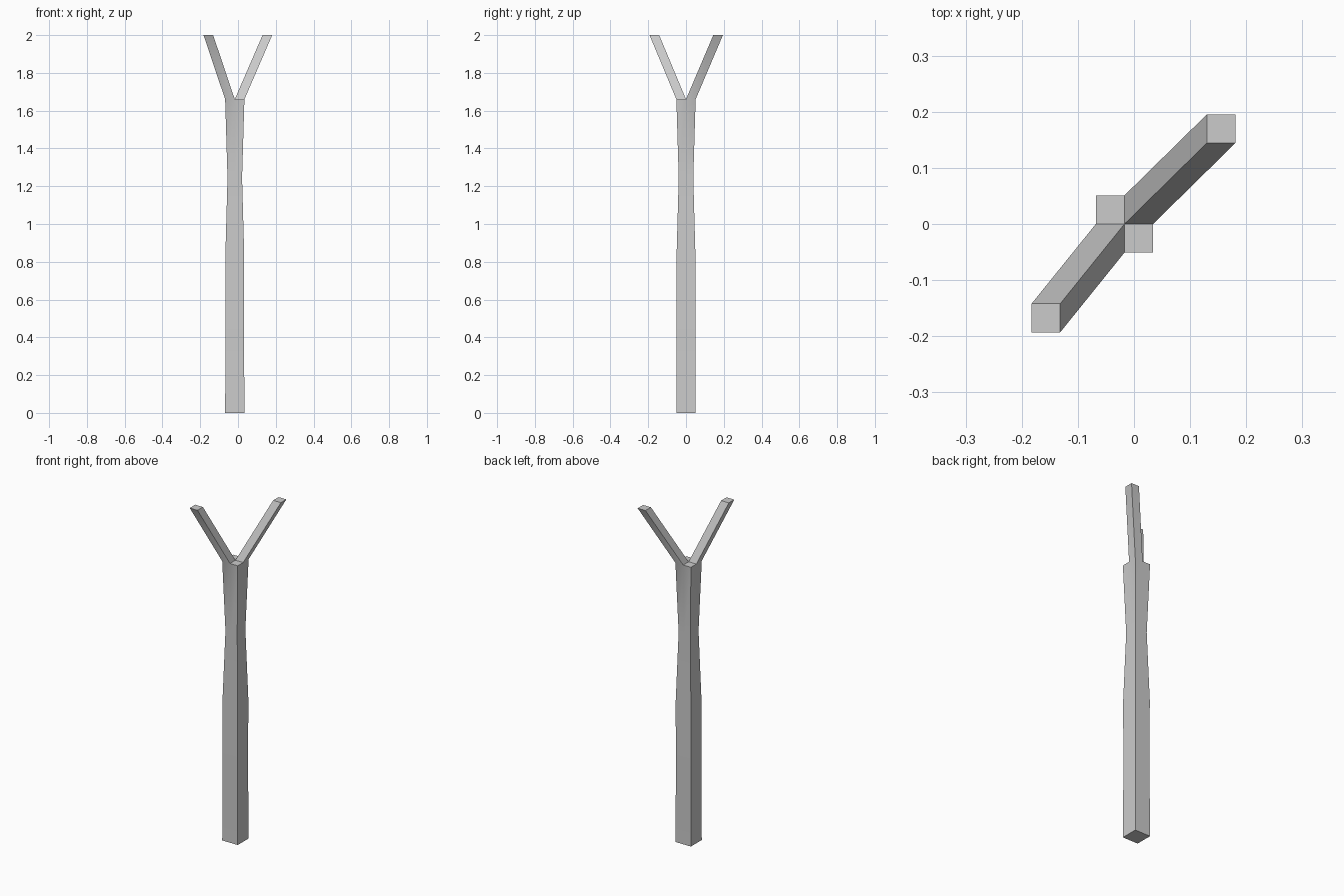
import bpy, bmesh
from mathutils import Vector

if "Cube" in bpy.data.objects:
    bpy.data.objects.remove(bpy.data.objects["Cube"])

CX = -0.017  # trunk axis offset in x
RING = [(-1, -1), (0, -1), (1, -1), (1, 0), (1, 1), (0, 1), (-1, 1), (-1, 0)]
# trunk sections: height, half width
SECTIONS = [(0, 0.051), (0.415, 0.049), (0.83, 0.050), (1.245, 0.0385), (1.66, 0.051)]

bm = bmesh.new()

# trunk: lofted square rings with a mid edge on each side
rings = [[bm.verts.new((CX + x * w, y * w, z)) for x, y in RING] for z, w in SECTIONS]
for a, b in zip(rings, rings[1:]):
    for i in range(8):
        j = (i + 1) % 8
        bm.faces.new((a[i], a[j], b[j], b[i]))
bm.faces.new(rings[0][::-1])

# trunk top: four quads
top = rings[-1]
centre = bm.verts.new((CX, 0, SECTIONS[-1][0]))
quads = [bm.faces.new((top[i], top[i + 1], top[(i + 2) % 8], centre))
         for i in (1, 3, 5)]
quads.append(bm.faces.new((top[7], top[0], top[1], centre)))

# forked arms: two opposite quads extruded outward
for face, move in ((quads[1], (0.147, 0.1445, 0.34)), (quads[3], (-0.1145, -0.142, 0.34))):
    ext = bmesh.ops.extrude_discrete_faces(bm, faces=[face])["faces"][0]
    bmesh.ops.translate(bm, verts=ext.verts[:], vec=Vector(move))

bmesh.ops.remove_doubles(bm, verts=bm.verts[:], dist=1e-5)
bmesh.ops.recalc_face_normals(bm, faces=bm.faces[:])
mesh = bpy.data.meshes.new("forked_post")
bm.to_mesh(mesh)
bm.free()
post = bpy.data.objects.new("forked_post", mesh)
bpy.context.collection.objects.link(post)

# soft trunk sides, sharp corners
bpy.context.view_layer.objects.active = post
post.select_set(True)
bpy.ops.object.shade_smooth_by_angle(angle=0.5)
